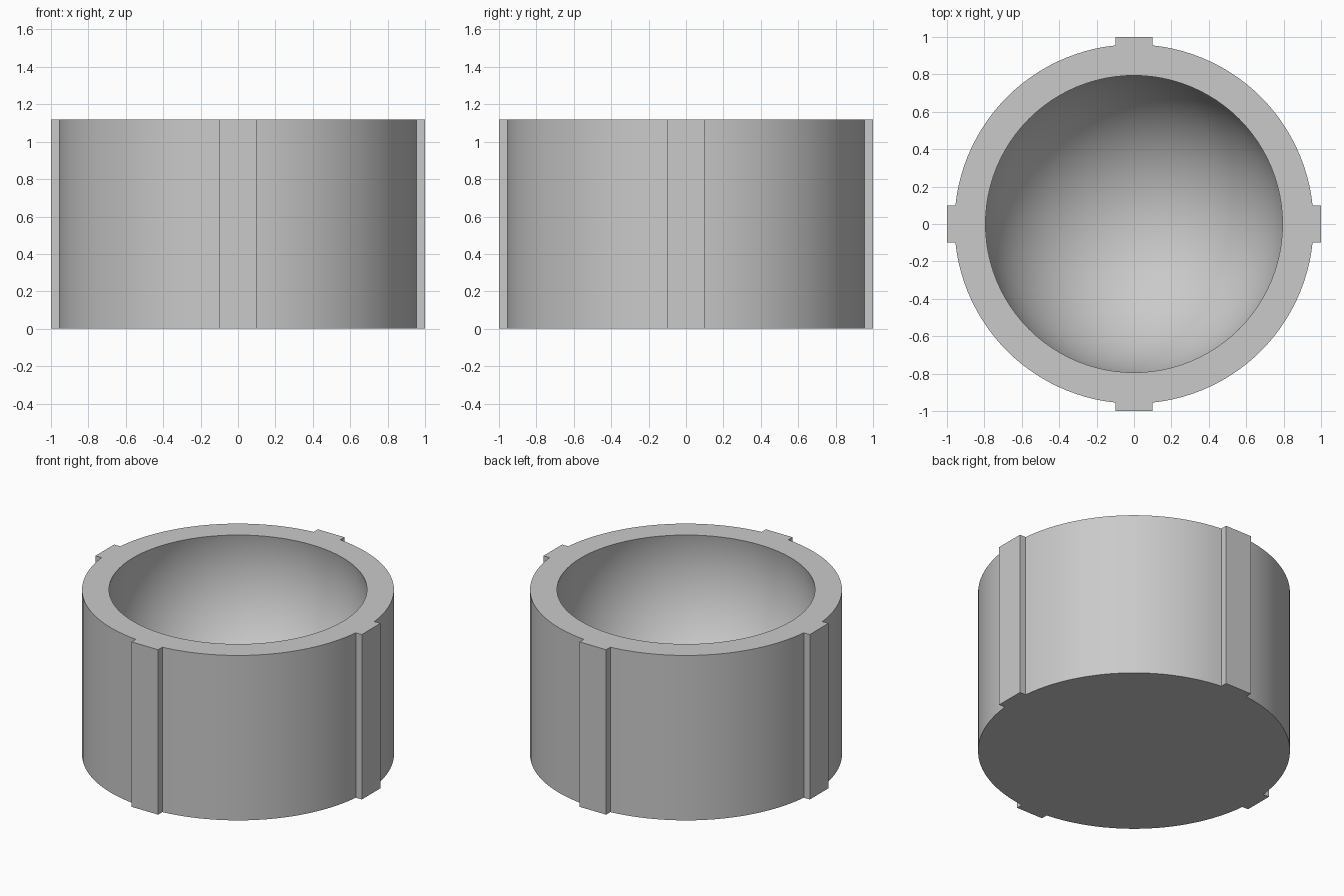
import bpy, bmesh, math
from mathutils import Vector, Matrix

cube = bpy.data.objects.get("Cube")
if cube:
    bpy.data.objects.remove(cube, do_unlink=True)

HEIGHT = 1.12
BODY_R = 0.96
SOCKET_R = 0.81
SOCKET_Z = 0.96
RIB_HALF = 0.1
RIB_REACH = 1.0
ARC_STEPS = 24

# Plain grey material
grey = bpy.data.materials.new("plain grey")
grey.use_nodes = True
color = (0.59, 0.59, 0.59, 1)
grey.diffuse_color = color
grey.node_tree.nodes["Principled BSDF"].inputs["Base Color"].default_value = color


def quarter_outline():
    """One rib end followed by the arc to the next rib."""
    start = math.asin(RIB_HALF / BODY_R)
    span = math.pi / 2 - 2 * start
    points = [Vector((RIB_REACH, -RIB_HALF, 0)), Vector((RIB_REACH, RIB_HALF, 0))]
    for i in range(ARC_STEPS + 1):
        a = start + span * i / ARC_STEPS
        points.append(Vector((BODY_R * math.cos(a), BODY_R * math.sin(a), 0)))
    return points


bm = bmesh.new()

# Spherical socket, centred below the rim so its opening narrows at the top
bmesh.ops.create_uvsphere(bm, u_segments=96, v_segments=64, radius=SOCKET_R)
bmesh.ops.translate(bm, verts=bm.verts[:], vec=(0, 0, SOCKET_Z))
bmesh.ops.bisect_plane(bm, geom=bm.verts[:] + bm.edges[:] + bm.faces[:], dist=1e-5,
                       plane_co=(0, 0, HEIGHT), plane_no=(0, 0, 1), clear_outer=True)
rim = [e for e in bm.edges if e.is_boundary]

# Ribbed outer wall and base
outline = [Matrix.Rotation(q * math.pi / 2, 3, 'Z') @ p
           for q in range(4) for p in quarter_outline()]
base = [bm.verts.new(p) for p in outline]
top = [bm.verts.new(p + Vector((0, 0, HEIGHT))) for p in outline]
bm.faces.new(base[::-1])
for i in range(len(base)):
    j = (i + 1) % len(base)
    bm.faces.new((base[i], base[j], top[j], top[i]))

# Flat top ring between the outer wall and the socket
top_edges = [bm.edges.get((top[i - 1], top[i])) for i in range(len(top))]
bmesh.ops.triangle_fill(bm, edges=rim + top_edges, use_beauty=True, normal=(0, 0, 1))
bmesh.ops.recalc_face_normals(bm, faces=bm.faces[:])

mesh = bpy.data.meshes.new("ribbed_socket")
bm.to_mesh(mesh)
bm.free()
mesh.materials.append(grey)
socket = bpy.data.objects.new("ribbed_socket", mesh)
bpy.context.collection.objects.link(socket)

# Smooth round surfaces, crisp rims and ribs
bpy.ops.object.select_all(action='DESELECT')
socket.select_set(True)
bpy.context.view_layer.objects.active = socket
bpy.ops.object.shade_smooth_by_angle(angle=math.radians(30))
